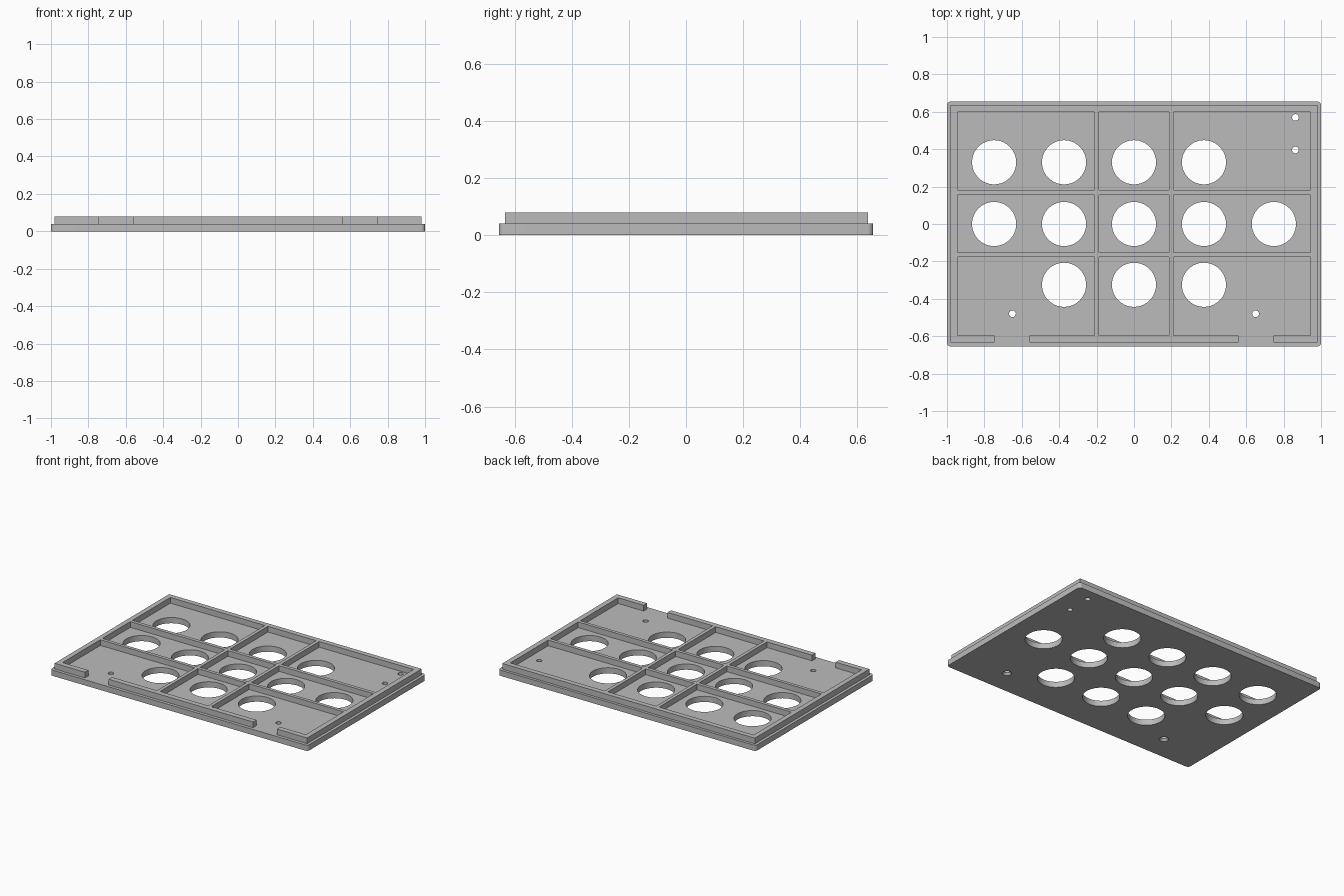
import bpy, bmesh, math

if "Cube" in bpy.data.objects:
    bpy.data.objects.remove(bpy.data.objects["Cube"])

PLATE_TOP, RIM_TOP = 0.04, 0.08

grey = bpy.data.materials.new("mid grey")
grey.diffuse_color = (0.5, 0.5, 0.5, 1)
grey.use_nodes = True
grey.node_tree.nodes["Principled BSDF"].inputs["Base Color"].default_value = grey.diffuse_color


def finish(bm, name):
    me = bpy.data.meshes.new(name)
    bm.to_mesh(me)
    bm.free()
    me.materials.append(grey)
    ob = bpy.data.objects.new(name, me)
    bpy.context.collection.objects.link(ob)
    return ob


def add_box(bm, x0, x1, y0, y1, z0, z1):
    vs = bmesh.ops.create_cube(bm, size=1)["verts"]
    for v in vs:
        v.co = (x1 if v.co.x > 0 else x0, y1 if v.co.y > 0 else y0, z1 if v.co.z > 0 else z0)
    return vs


def add_cone(bm, x, y, r0, r1, z0, z1, n):
    vs = bmesh.ops.create_cone(bm, cap_ends=True, segments=n, radius1=r0, radius2=r1, depth=z1 - z0)["verts"]
    bmesh.ops.translate(bm, verts=vs, vec=(x, y, (z0 + z1) / 2))


def cut(ob, cutter):
    # Subtract the cutter, then discard it
    mod = ob.modifiers.new("cut", "BOOLEAN")
    mod.operation, mod.solver, mod.object = "DIFFERENCE", "EXACT", cutter
    bpy.context.view_layer.objects.active = ob
    bpy.ops.object.modifier_apply(modifier=mod.name)
    bpy.data.objects.remove(cutter)


# Base plate with rounded vertical corners
bm = bmesh.new()
add_box(bm, -1, 1, -0.655, 0.655, 0, PLATE_TOP)
uprights = [e for e in bm.edges if abs(e.verts[0].co.z - e.verts[1].co.z) > 0.01]
bmesh.ops.bevel(bm, geom=uprights, offset=0.02, segments=6, profile=0.5, affect="EDGES")
plate = finish(bm, "base_plate")

# Large round openings in three rows, and small screw holes
bm = bmesh.new()
rows = {0.33: (-2, -1, 0, 1), 0.0: (-2, -1, 0, 1, 2), -0.325: (-1, 0, 1)}
for y, columns in rows.items():
    for c in columns:
        add_cone(bm, c * 0.374, y, 0.118, 0.118, -0.02, 0.06, 64)
for x, y in ((0.863, 0.57), (0.863, 0.396), (-0.65, -0.48), (0.65, -0.48)):
    add_cone(bm, x, y, 0.018, 0.018, -0.02, 0.06, 24)
cut(plate, finish(bm, "hole_cutter"))

# Countersinks under the two front screw holes
bm = bmesh.new()
for x in (-0.65, 0.65):
    add_cone(bm, x, -0.48, 0.038, 0.014, -0.01, 0.02, 24)
cut(plate, finish(bm, "countersink_cutter"))

# Raised rim and dividing ribs: a slab with nine pockets
bm = bmesh.new()
add_box(bm, -0.98, 0.98, -0.633, 0.636, PLATE_TOP, RIM_TOP)
frame = finish(bm, "rim_and_ribs")
bm = bmesh.new()
for x0, x1 in ((-0.945, -0.212), (-0.188, 0.186), (0.21, 0.943)):
    for y0, y1 in ((-0.595, -0.176), (-0.152, 0.156), (0.181, 0.6)):
        add_box(bm, x0, x1, y0, y1, 0, 0.12)
cut(frame, finish(bm, "pocket_cutter"))

# Two gaps in the front wall
bm = bmesh.new()
for x0, x1 in ((-0.745, -0.56), (0.56, 0.745)):
    add_box(bm, x0, x1, -0.7, -0.58, 0, 0.12)
cut(frame, finish(bm, "gap_cutter"))

# Remove the hidden underside of the frame
bm = bmesh.new()
bm.from_mesh(frame.data)
under = [f for f in bm.faces if f.normal.z < -0.9]
bmesh.ops.delete(bm, geom=under, context="FACES")
bm.to_mesh(frame.data)
bm.free()

# Smooth the round walls, keep edges sharp
for ob in (plate, frame):
    bpy.ops.object.select_all(action="DESELECT")
    ob.select_set(True)
    bpy.context.view_layer.objects.active = ob
    bpy.ops.object.shade_smooth_by_angle(angle=math.radians(30))
